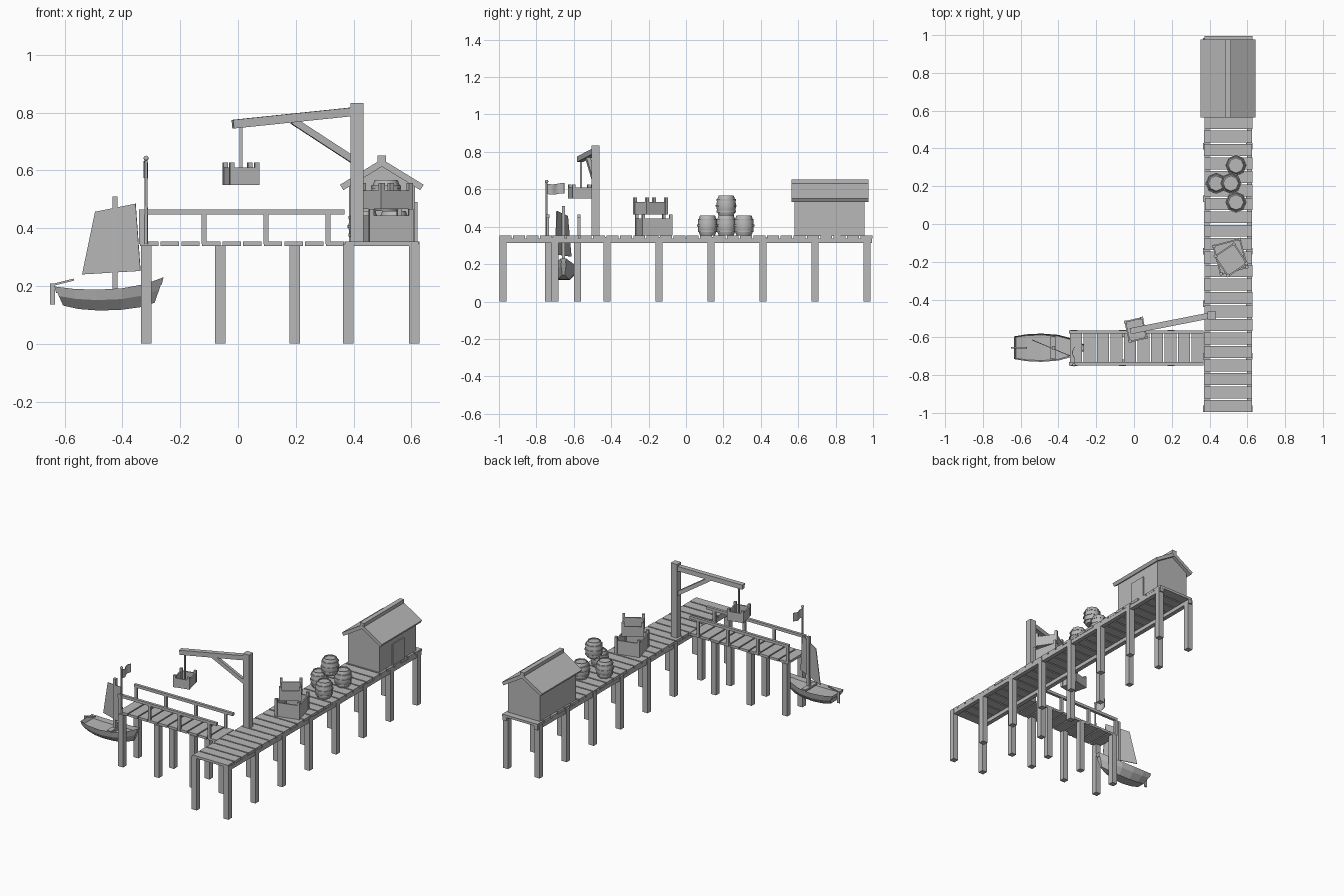
import bpy, bmesh, math, random
from mathutils import Matrix, Vector

random.seed(4)
if "Cube" in bpy.data.objects:
    bpy.data.objects.remove(bpy.data.objects["Cube"])

wood = bpy.data.materials.new("plain grey")
wood.use_nodes = True
grey = (0.48, 0.48, 0.48, 1)
wood.diffuse_color = grey
wood.node_tree.nodes["Principled BSDF"].inputs["Base Color"].default_value = grey


def finish(bm, name, smooth=False):
    bmesh.ops.recalc_face_normals(bm, faces=bm.faces)
    mesh = bpy.data.meshes.new(name)
    bm.to_mesh(mesh)
    bm.free()
    mesh.materials.append(wood)
    obj = bpy.data.objects.new(name, mesh)
    bpy.context.collection.objects.link(obj)
    if smooth:
        bpy.ops.object.select_all(action='DESELECT')
        obj.select_set(True)
        bpy.context.view_layer.objects.active = obj
        bpy.ops.object.shade_smooth_by_angle(angle=math.radians(50))
    return obj


def box(bm, lo, hi, frame=Matrix()):
    lo, hi = Vector(lo), Vector(hi)
    place = Matrix.Translation((lo + hi) / 2) @ Matrix.Diagonal((hi - lo).to_4d())
    bmesh.ops.create_cube(bm, size=1, matrix=frame @ place)


def beam(bm, a, b, width, height):
    a, b = Vector(a), Vector(b)
    d = b - a
    turn = d.to_track_quat('X', 'Z').to_matrix().to_4x4()
    scale = Matrix.Diagonal((d.length, width, height, 1))
    bmesh.ops.create_cube(bm, size=1, matrix=Matrix.Translation((a + b) / 2) @ turn @ scale)


def prism(bm, profile, depth):
    face = bm.faces.new([bm.verts.new(p) for p in profile])
    out = bmesh.ops.extrude_face_region(bm, geom=[face])["geom"]
    bmesh.ops.translate(bm, vec=depth, verts=[v for v in out if isinstance(v, bmesh.types.BMVert)])


# Main pier: planks, edge beams and posts
STEP = 2 / 28
bm = bmesh.new()
for i in range(28):
    y = -1 + i * STEP
    j = random.uniform(-0.003, 0.003)
    box(bm, (0.372 + j, y + 0.004, 0.338), (0.626 + j, y + STEP - 0.004, 0.354))
finish(bm, "main_deck_planks")

bm = bmesh.new()
for x in (0.372, 0.598):
    box(bm, (x, -0.995, 0.314), (x + 0.028, 0.995, 0.338))
finish(bm, "main_deck_beams")

bm = bmesh.new()
for i in range(8):
    y = -0.978 + i * 0.278
    for x in (0.382, 0.61):
        box(bm, (x - 0.018, y - 0.018, 0), (x + 0.018, y + 0.018, 0.345))
finish(bm, "main_pier_posts")

# Side pier: planks, posts and two railings
bm = bmesh.new()
for i in range(10):
    x = -0.343 + i * STEP
    box(bm, (x + 0.004, -0.745, 0.338), (x + STEP - 0.004, -0.567, 0.354))
finish(bm, "side_deck_planks")

bm = bmesh.new()
for i in range(3):
    x = -0.318 + i * 0.257
    for y in (-0.735, -0.58):
        box(bm, (x - 0.018, y - 0.018, 0), (x + 0.018, y + 0.018, 0.34))
finish(bm, "side_pier_posts")

bm = bmesh.new()
for y in (-0.739, -0.572):
    box(bm, (-0.343, y - 0.009, 0.447), (0.368, y + 0.009, 0.465))
    for i in range(4):
        x = -0.333 + i * 0.215
        box(bm, (x - 0.009, y - 0.007, 0.345), (x + 0.009, y + 0.007, 0.447))
finish(bm, "side_railings")

# Flag pole with ball and waving flag
bm = bmesh.new()
pole = Matrix.Translation((-0.318, -0.745, 0.49))
bmesh.ops.create_cone(bm, cap_ends=True, segments=8, radius1=0.006, radius2=0.005, depth=0.29, matrix=pole)
bmesh.ops.create_uvsphere(bm, u_segments=8, v_segments=6, radius=0.009,
                          matrix=Matrix.Translation((-0.318, -0.745, 0.642)))
finish(bm, "flag_pole", True)

bm = bmesh.new()
rows = []
for i in range(9):
    t = i / 8
    x, y, dz = -0.318 + 0.007 * math.sin(t * 7), -0.742 + t * 0.09, -0.004 * math.sin(t * 5)
    rows.append([bm.verts.new((x, y, z + dz)) for z in (0.575, 0.63)])
for a, b in zip(rows, rows[1:]):
    bm.faces.new((a[0], b[0], b[1], a[1]))
flag = finish(bm, "flag")
flag.modifiers.new("cloth", 'SOLIDIFY').thickness = 0.003

# Hut: gabled walls, door, roof slabs and ridge
bm = bmesh.new()
gable = [(0.385, 0.35), (0.613, 0.35), (0.613, 0.545), (0.499, 0.617), (0.385, 0.545)]
prism(bm, [(x, 0.58, z) for x, z in gable], (0, 0.375, 0))
finish(bm, "hut_walls")

bm = bmesh.new()
box(bm, (0.612, 0.71, 0.354), (0.621, 0.825, 0.49))
finish(bm, "hut_door")

bm = bmesh.new()
for s in (-1, 1):
    beam(bm, (0.498, 0.77, 0.626), (0.498 + s * 0.139, 0.77, 0.541), 0.413, 0.022)
box(bm, (0.483, 0.564, 0.622), (0.513, 0.977, 0.652))
finish(bm, "hut_roof")

# Crane: post, arm, brace and rope
bm = bmesh.new()
box(bm, (0.39, -0.505, 0.35), (0.434, -0.463, 0.833))
finish(bm, "crane_post")
bm = bmesh.new()
beam(bm, (0.405, -0.484, 0.804), (-0.018, -0.567, 0.76), 0.032, 0.03)
finish(bm, "crane_arm")
bm = bmesh.new()
beam(bm, (0.405, -0.484, 0.632), (0.19, -0.526, 0.772), 0.022, 0.024)
finish(bm, "crane_brace")
bm = bmesh.new()
box(bm, (0.006, -0.566, 0.555), (0.016, -0.556, 0.755))
finish(bm, "crane_rope")


# Open crates with corner posts
def crate(name, at, w, d, body, tall, angle):
    frame = Matrix.Translation(at) @ Matrix.Rotation(math.radians(angle), 4, 'Z')
    bm = bmesh.new()
    w, d, t = w / 2, d / 2, 0.008
    box(bm, (-w, -d, 0), (w, d, t), frame)
    for s in (-1, 1):
        box(bm, (s * w - t / 2, -d, 0), (s * w + t / 2, d, body), frame)
        box(bm, (-w, s * d - t / 2, 0), (w, s * d + t / 2, body), frame)
        for r in (-1, 1):
            x, y = s * (w - 0.002), r * (d - 0.002)
            box(bm, (x - t, y - t, 0), (x + t, y + t, tall), frame)
    finish(bm, name)


crate("lower_crate", (0.51, -0.173, 0.354), 0.145, 0.155, 0.09, 0.112, 15)
crate("upper_crate", (0.513, -0.19, 0.466), 0.12, 0.125, 0.065, 0.09, 33)
crate("hanging_crate", (0.01, -0.56, 0.55), 0.092, 0.108, 0.06, 0.077, 13)

# Barrels: bulging staves with hoops and a recessed lid
STAVES = [(0, 0), (0.04, 0), (0.049, 0.022), (0.053, 0.052), (0.049, 0.083), (0.04, 0.106),
          (0.035, 0.106), (0.035, 0.1), (0, 0.1)]


def barrel(name, at):
    bm = bmesh.new()

    def spin(profile):
        verts = [bm.verts.new((r, 0, z)) for r, z in profile]
        edges = [bm.edges.new(p) for p in zip(verts, verts[1:])]
        bmesh.ops.spin(bm, geom=verts + edges, cent=(0, 0, 0), axis=(0, 0, 1),
                       angle=math.tau, steps=8, use_duplicate=False)

    spin(STAVES)
    for z, r in ((0.022, 0.052), (0.052, 0.056), (0.083, 0.052)):
        spin([(r - 0.005, z - 0.005), (r, z - 0.005), (r, z + 0.005), (r - 0.005, z + 0.005)])
    bmesh.ops.remove_doubles(bm, verts=bm.verts, dist=0.0002)
    bmesh.ops.translate(bm, vec=at, verts=bm.verts)
    finish(bm, name, True)


for i, at in enumerate([(0.54, 0.31, 0.354), (0.435, 0.215, 0.354), (0.54, 0.115, 0.354), (0.513, 0.215, 0.46)]):
    barrel(f"barrel_{i + 1}", at)

# Boat hull: lofted stations (x, half width, rim height, keel height)
STATIONS = [(-0.635, 0.06, 0.198, 0.132), (-0.57, 0.071, 0.19, 0.12), (-0.49, 0.075, 0.187, 0.115),
            (-0.4, 0.068, 0.192, 0.117), (-0.32, 0.046, 0.207, 0.126), (-0.258, 0.014, 0.23, 0.142)]
bm = bmesh.new()
rings = []
for x, w, rim, keel in STATIONS:
    mid = keel + (rim - keel) * 0.5
    lean = 0.08 * (x + 0.45)
    pts = [(1, rim, 0), (0.9, mid, lean), (0.45, keel, 2 * lean)]
    pts += [(-k, z, s) for k, z, s in reversed(pts)]
    rings.append([bm.verts.new((x - s, -0.655 + k * w, z)) for k, z, s in pts])
top = []
for a, b in zip(rings, rings[1:]):
    for i in range(6):
        j = (i + 1) % 6
        face = bm.faces.new((a[i], a[j], b[j], b[i]))
        if i == 5:
            top.append(face)
bm.faces.new(rings[0])
bm.faces.new(rings[-1])
bmesh.ops.recalc_face_normals(bm, faces=bm.faces)
bmesh.ops.inset_region(bm, faces=top, thickness=0.007)
bmesh.ops.translate(bm, vec=(0, 0, -0.022), verts=list({v for f in top for v in f.verts}))
finish(bm, "boat_hull")

# Boat fittings: mast, seat, rudder and tiller
bm = bmesh.new()
box(bm, (-0.435, -0.664, 0.15), (-0.417, -0.646, 0.51))
finish(bm, "boat_mast")
bm = bmesh.new()
box(bm, (-0.445, -0.715, 0.178), (-0.415, -0.595, 0.19))
finish(bm, "boat_seat")
bm = bmesh.new()
box(bm, (-0.65, -0.659, 0.135), (-0.633, -0.651, 0.208))
beam(bm, (-0.645, -0.655, 0.203), (-0.568, -0.655, 0.222), 0.007, 0.007)
finish(bm, "boat_rudder")

# Sail: four-cornered sheet turned slightly across the boat
bm = bmesh.new()
corners = [(-0.54, 0.24), (-0.338, 0.252), (-0.355, 0.485), (-0.495, 0.457)]
prism(bm, [(x, -0.66 - 0.42 * (x + 0.435), z) for x, z in corners], (0.001, 0.004, 0))
finish(bm, "boat_sail")
